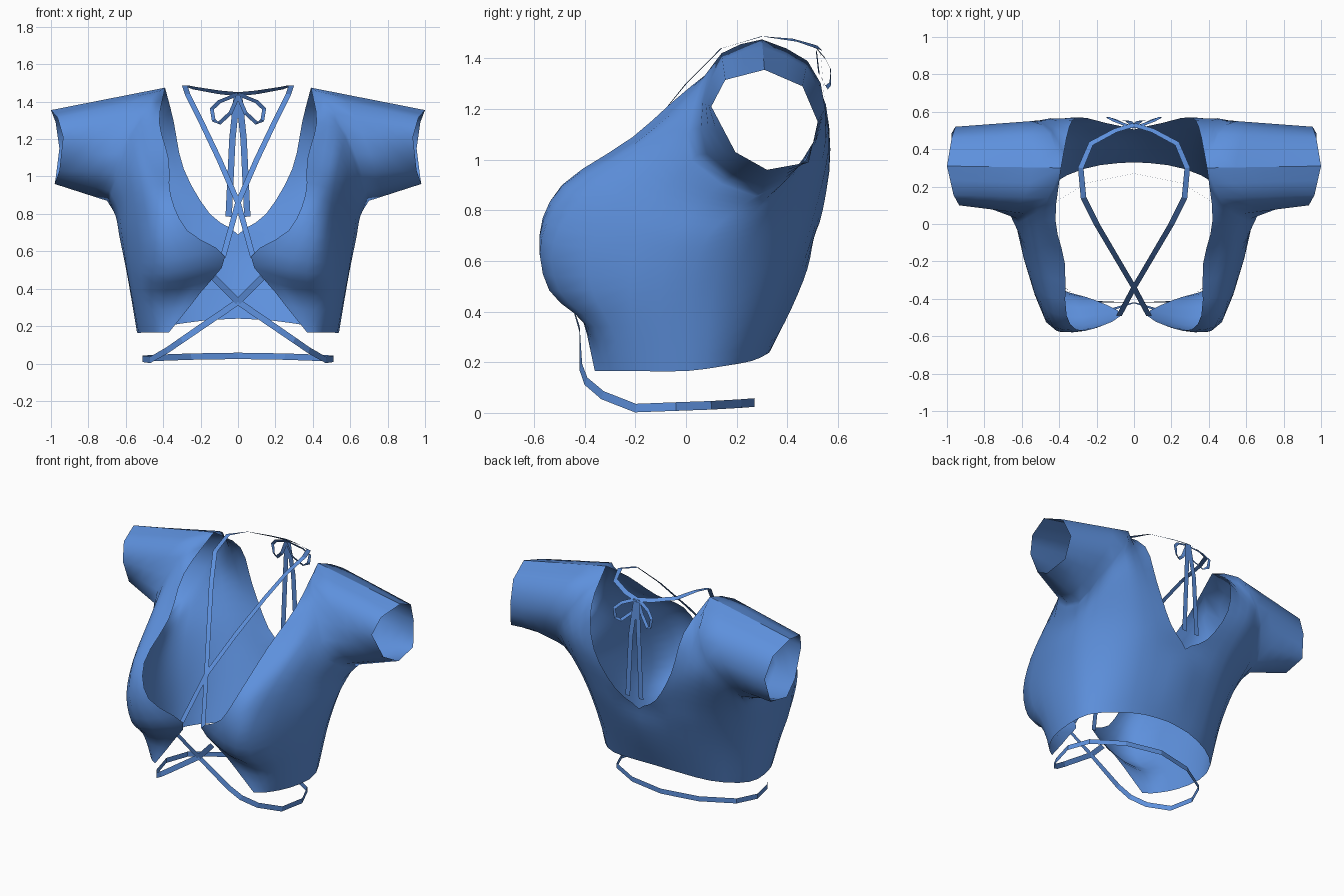
import bpy
from mathutils import Vector

cube = bpy.data.objects.get("Cube")
if cube:
    bpy.data.objects.remove(cube, do_unlink=True)

# One fabric colour
fabric = bpy.data.materials.new("blue fabric")
fabric.use_nodes = True
blue = (0.11, 0.28, 0.72, 1)
fabric.diffuse_color = blue
fabric.node_tree.nodes["Principled BSDF"].inputs["Base Color"].default_value = blue


def spline(points, t):
    """Point on a smooth curve through all points, t from 0 to 1."""
    last = len(points) - 1
    s = min(max(t, 0), 1) * last
    k = min(int(s), last - 1)
    f = s - k
    b, c = Vector(points[k]), Vector(points[k + 1])
    a = Vector(points[k - 1]) if k > 0 else b * 2 - c
    d = Vector(points[k + 2]) if k + 2 <= last else c * 2 - b
    return 0.5 * (2 * b + (c - a) * f + (2 * a - 5 * b + 4 * c - d) * f ** 2
                  + (3 * b - a - 3 * c + d) * f ** 3)


def grid_object(name, rows, smooth=True):
    """Sheet of quads through rows of points, mirrored across the middle."""
    width = len(rows[0])
    verts = [p for row in rows for p in row]
    faces = []
    for i in range(len(rows) - 1):
        for j in range(width - 1):
            k = i * width + j
            faces.append((k, k + 1, k + width + 1, k + width))
    mesh = bpy.data.meshes.new(name)
    mesh.from_pydata(verts, [], faces)
    mesh.materials.append(fabric)
    mesh.update()
    for poly in mesh.polygons:
        poly.use_smooth = smooth
    obj = bpy.data.objects.new(name, mesh)
    bpy.context.collection.objects.link(obj)
    mirror = obj.modifiers.new("mirror", "MIRROR")
    mirror.use_axis[0] = True
    mirror.merge_threshold = 0.002


def ribbon(name, path, facing, width=0.034):
    """Flat strap along a path, turned by the facing direction."""
    pts = [Vector(p) for p in path]
    rows = []
    for i, p in enumerate(pts):
        tangent = (pts[min(i + 1, len(pts) - 1)] - pts[max(i - 1, 0)]).normalized()
        side = tangent.cross(facing(p)).normalized() * width / 2
        rows.append([p - side, p + side])
    grid_object(name, rows, smooth=False)


# Guide curves, each running from the hem up to the shoulder seam
shoulder = (0.39, 0.30, 1.475)
front_edge = [(0.37, -0.36, 0.165), (0.2, -0.41, 0.38), (0.07, -0.49, 0.57),
              (0.27, -0.57, 0.71), (0.36, -0.49, 0.9), (0.37, -0.21, 1.09),
              (0.42, 0.02, 1.29), shoulder]
inner_bust = [(0.41, -0.335, 0.165), (0.33, -0.4, 0.35), (0.27, -0.54, 0.5),
              (0.36, -0.578, 0.7), (0.43, -0.48, 0.89), (0.45, -0.19, 1.08),
              (0.48, 0.02, 1.27), (0.46, 0.14, 1.42)]
outer_bust = [(0.45, -0.29, 0.165), (0.46, -0.36, 0.34), (0.45, -0.5, 0.48),
              (0.47, -0.525, 0.67), (0.5, -0.41, 0.85), (0.53, -0.2, 1.03),
              (0.56, -0.03, 1.16), (0.58, 0.055, 1.23)]
front_arm = [(0.51, -0.18, 0.165), (0.565, -0.22, 0.46), (0.588, -0.19, 0.69),
             (0.61, -0.07, 0.89), (0.66, 0.045, 1.02)]
underarm = [(0.54, 0, 0.165), (0.59, 0.01, 0.46), (0.632, 0.07, 0.67),
            (0.655, 0.18, 0.79), (0.7, 0.3, 0.87)]
back_arm = [(0.5, 0.15, 0.185), (0.55, 0.19, 0.48), (0.59, 0.27, 0.7),
            (0.625, 0.38, 0.87), (0.66, 0.46, 1)]
shoulder_blade = [(0.36, 0.26, 0.205), (0.395, 0.375, 0.52), (0.425, 0.46, 0.75),
                  (0.505, 0.545, 1.03), (0.55, 0.55, 1.2)]
inner_back = [(0.18, 0.315, 0.23), (0.195, 0.44, 0.53), (0.24, 0.515, 0.76),
              (0.39, 0.565, 1.08), (0.45, 0.48, 1.39)]
back_edge = [(0, 0.33, 0.24), (0, 0.42, 0.42), (0, 0.48, 0.57), (0, 0.505, 0.69),
             (0.15, 0.54, 0.8), (0.29, 0.57, 1.04), (0.345, 0.52, 1.3), shoulder]
guides = [front_edge, inner_bust, outer_bust, front_arm, underarm,
          back_arm, shoulder_blade, inner_back, back_edge]

# Eight-sided sleeve opening, one corner for each guide
cuff_top = (1, 0.31, 1.355)
cuff = [Vector(p) for p in (
    cuff_top, (0.965, 0.155, 1.315), (0.935, 0.1, 1.21), (0.955, 0.195, 1.03),
    (0.98, 0.32, 0.96), (0.975, 0.485, 0.99), (0.955, 0.52, 1.15),
    (0.975, 0.46, 1.29), cuff_top)]

# Bodice and sleeves as one sheet: sections climb to the shoulder, then follow the arm
AROUND, UP, ARM = 16, 21, 4
rows = []
for i in range(UP + 1):
    section = [spline(g, i / UP) for g in guides]
    rows.append([spline(section, j / AROUND) for j in range(AROUND + 1)])
# Keep the lower centre back on the mirror line
for row in rows:
    if row[-1].x < 0.012:
        row[-1].x = 0
armhole = rows[-1]
for i in range(1, ARM + 1):
    rows.append([p.lerp((cuff[j // 2] + cuff[(j + 1) // 2]) / 2, i / ARM)
                 for j, p in enumerate(armhole)])
grid_object("bodice", rows)


def over_shoulder(p):
    return Vector((0, (p.y - 0.2) * 3, 1))


def outward(p):
    return Vector((p.x, p.y, 0))


def backward(p):
    return Vector((0, 1, 0))


def back_and_up(p):
    return Vector((0, 1, 0.6))


# Straps crossing over the chest and tied behind the neck
ribbon("neck_strap", [(-0.08, -0.49, 0.57), (0, -0.34, 0.86), (0.1, -0.17, 1.09),
                      (0.2, 0, 1.3), (0.27, 0.14, 1.44), (0.285, 0.3, 1.487),
                      (0.23, 0.43, 1.472), (0.1, 0.5, 1.45), (0, 0.53, 1.44)],
       over_shoulder, 0.03)

# Straps crossing under the bust and round the waist
ribbon("waist_strap", [(-0.13, -0.46, 0.46), (0, -0.42, 0.33), (0.22, -0.415, 0.18),
                       (0.3, -0.395, 0.125), (0.38, -0.33, 0.07), (0.47, -0.2, 0.019),
                       (0.51, -0.04, 0.025), (0.45, 0.1, 0.03), (0.25, 0.22, 0.037),
                       (0, 0.27, 0.041)], outward)

# Bow behind the neck
ribbon("bow_loop", [(0, 0.515, 1.44), (0.1, 0.55, 1.4), (0.14, 0.57, 1.36),
                    (0.13, 0.57, 1.3), (0.1, 0.555, 1.285), (0.04, 0.525, 1.34),
                    (0, 0.515, 1.43)], back_and_up, 0.022)
ribbon("bow_tail", [(0.005, 0.53, 1.44), (0.03, 0.55, 1.2), (0.05, 0.553, 0.785)],
       backward)
